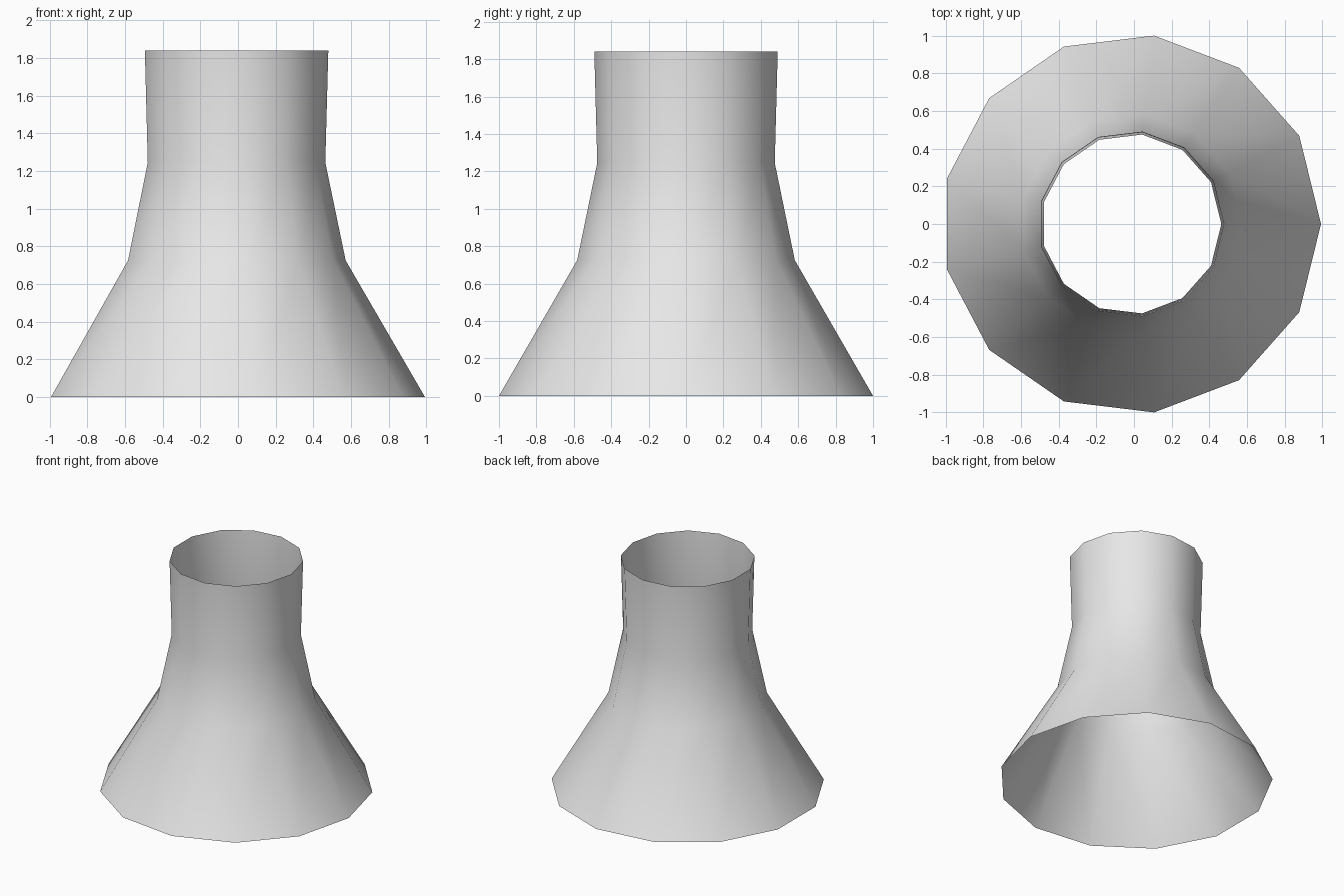
import bpy, bmesh
from math import cos, sin, tau

cube = bpy.data.objects.get("Cube")
if cube:
    bpy.data.objects.remove(cube, do_unlink=True)

SIDES = 13
OFFSET_X = -0.0147  # centres the odd-sided outline
PROFILE = [(1.007, 0.0), (0.586, 0.725), (0.478, 1.245), (0.494, 1.84)]  # radius, height

# Single plain grey
grey = bpy.data.materials.new("light_grey")
grey.use_nodes = True
colour = (0.8, 0.8, 0.8, 1.0)
grey.diffuse_color = colour
grey.node_tree.nodes["Principled BSDF"].inputs["Base Color"].default_value = colour

# Open flared tube: one ring per profile point, bridged with quads
bm = bmesh.new()
rings = [[bm.verts.new((OFFSET_X + r * cos(tau * i / SIDES), r * sin(tau * i / SIDES), z))
          for i in range(SIDES)] for r, z in PROFILE]
for low, high in zip(rings, rings[1:]):
    for i in range(SIDES):
        j = (i + 1) % SIDES
        face = bm.faces.new((low[i], low[j], high[j], high[i]))
        face.smooth = True

mesh = bpy.data.meshes.new("flared_tube")
bm.to_mesh(mesh)
bm.free()
mesh.materials.append(grey)
tube = bpy.data.objects.new("flared_tube", mesh)
bpy.context.collection.objects.link(tube)
